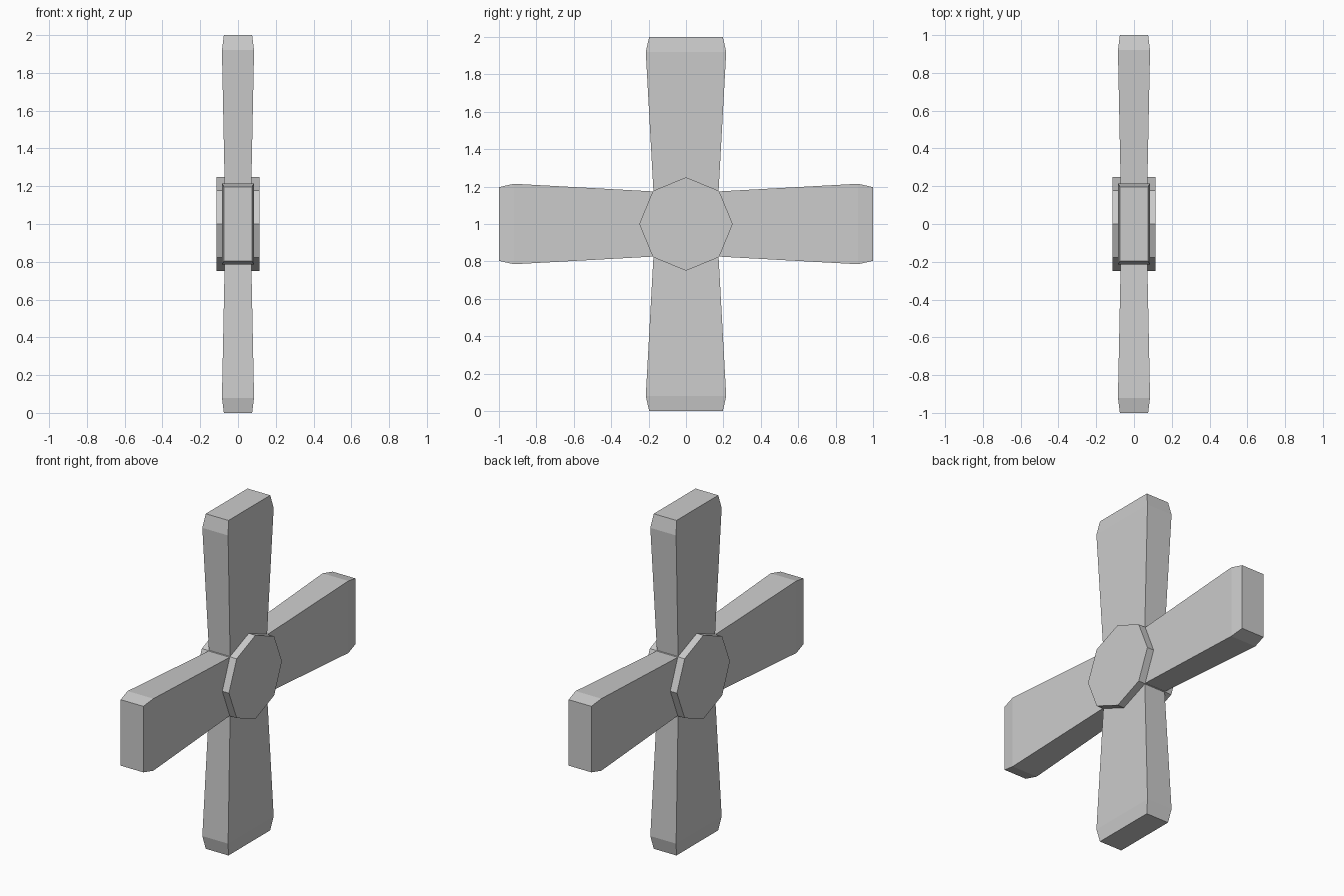
import bpy, bmesh
from math import pi
from mathutils import Matrix

if "Cube" in bpy.data.objects:
    bpy.data.objects.remove(bpy.data.objects["Cube"])


def finish(name, bm, matrix):
    bmesh.ops.transform(bm, matrix=matrix, verts=bm.verts)
    bmesh.ops.recalc_face_normals(bm, faces=bm.faces)
    mesh = bpy.data.meshes.new(name)
    bm.to_mesh(mesh)
    bm.free()
    obj = bpy.data.objects.new(name, mesh)
    bpy.context.collection.objects.link(obj)
    return obj


CENTRE = Matrix.Translation((0, 0, 1))

# Flared blades with a chamfered tip: (radius, half thickness, half width)
SECTIONS = [(0.08, 0.068, 0.169), (0.92, 0.085, 0.215), (1.0, 0.075, 0.197)]
for i in range(4):
    bm = bmesh.new()
    rings = [[bm.verts.new((sx * t, sy * w, r))
              for sx, sy in ((-1, -1), (1, -1), (1, 1), (-1, 1))]
             for r, t, w in SECTIONS]
    for a, b in zip(rings, rings[1:]):
        for k in range(4):
            n = (k + 1) % 4
            bm.faces.new((a[k], a[n], b[n], b[k]))
    bm.faces.new(rings[0])
    bm.faces.new(rings[-1])
    finish(f"blade_{i + 1}", bm, CENTRE @ Matrix.Rotation(i * pi / 2, 4, 'X'))

# Octagonal hub with corners on the blade axes
bm = bmesh.new()
bmesh.ops.create_cone(bm, cap_ends=True, segments=8,
                      radius1=0.25, radius2=0.25, depth=0.23)
finish("hub", bm, CENTRE @ Matrix.Rotation(pi / 2, 4, 'Y'))
